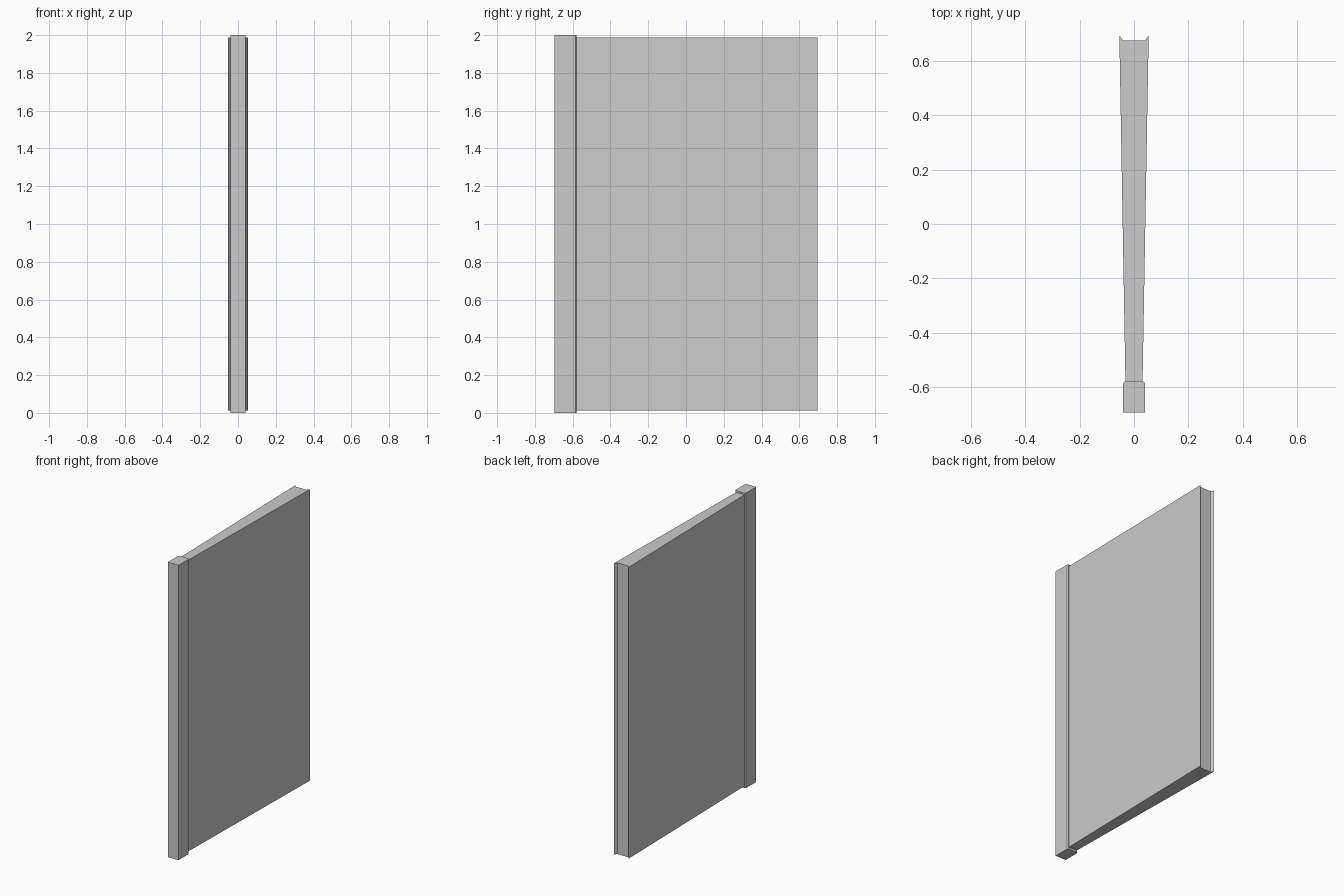
import bpy, bmesh

if "Cube" in bpy.data.objects:
    bpy.data.objects.remove(bpy.data.objects["Cube"])


def extrude_profile(name, half, z0, z1):
    """Mirror a right-hand (x, y) outline across x = 0 and extrude it upward."""
    outline = half + [(-x, y) for x, y in reversed(half)]
    bm = bmesh.new()
    face = bm.faces.new([bm.verts.new((x, y, z0)) for x, y in outline])
    side = bmesh.ops.extrude_face_region(bm, geom=[face])
    top = [g for g in side["geom"] if isinstance(g, bmesh.types.BMVert)]
    bmesh.ops.translate(bm, verts=top, vec=(0, 0, z1 - z0))
    bmesh.ops.recalc_face_normals(bm, faces=bm.faces[:])
    mesh = bpy.data.meshes.new(name)
    bm.to_mesh(mesh)
    bm.free()
    obj = bpy.data.objects.new(name, mesh)
    bpy.context.collection.objects.link(obj)
    return obj


# Tapered panel with a recessed wide end
extrude_profile("tapered_panel",
                [(0.0315, -0.582), (0.054, 0.695), (0.041, 0.676)],
                0.013, 1.988)

# Edge post along the narrow end, with slightly chamfered rear corners
extrude_profile("edge_post",
                [(0.04, -0.695), (0.04, -0.586), (0.034, -0.58)],
                0.0, 2.0)
